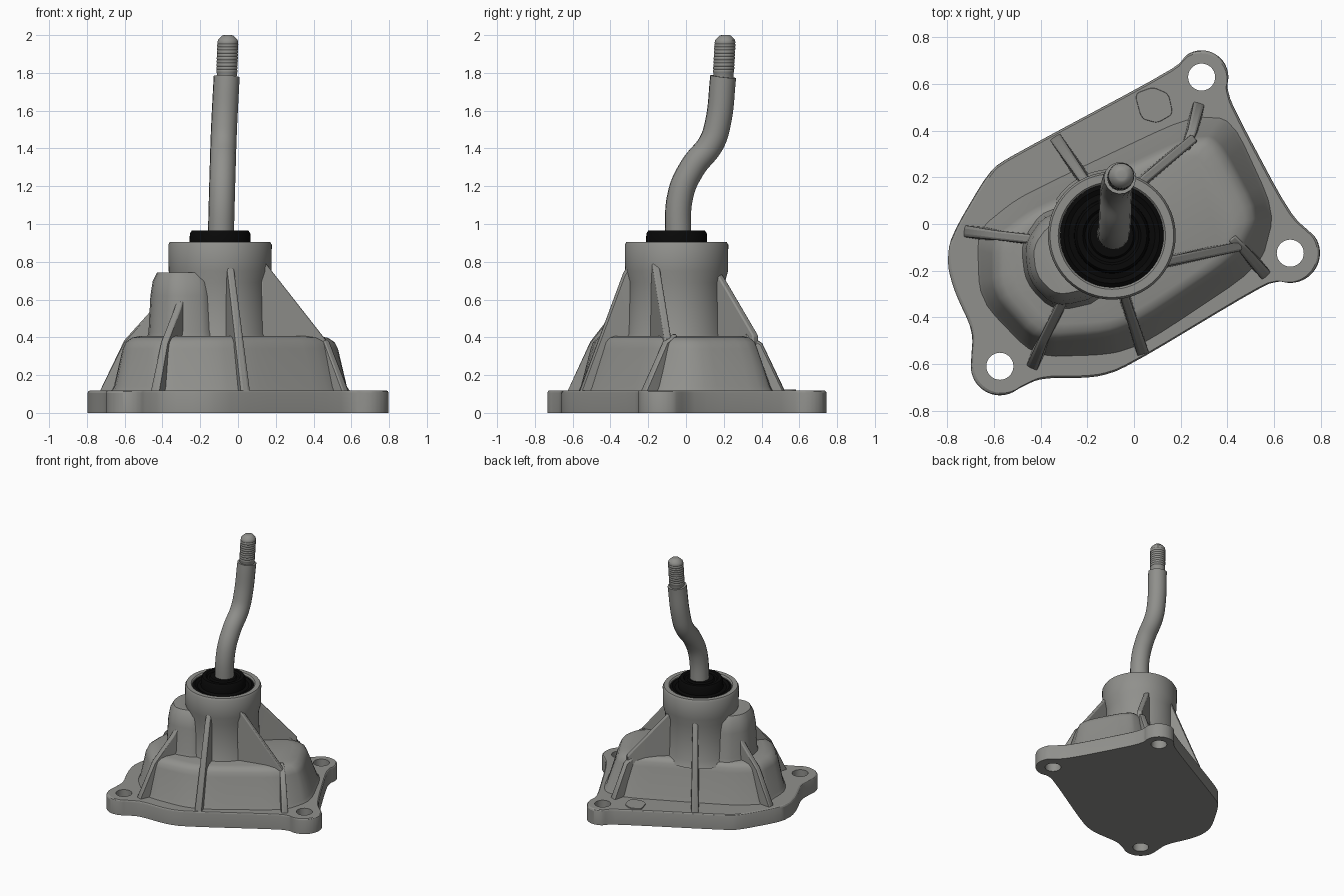
import bpy, bmesh, math
from mathutils import Vector

if "Cube" in bpy.data.objects:
    bpy.data.objects.remove(bpy.data.objects["Cube"])


def material(name, rgb):
    m = bpy.data.materials.new(name)
    m.diffuse_color = (*rgb, 1)
    m.use_nodes = True
    m.node_tree.nodes["Principled BSDF"].inputs["Base Color"].default_value = m.diffuse_color
    return m


METAL = material("cast_grey", (0.28, 0.28, 0.264))
RUBBER = material("black_rubber", (0.0025, 0.0025, 0.0025))


def shade(ob, angle):
    bpy.ops.object.select_all(action='DESELECT')
    ob.select_set(True)
    bpy.context.view_layer.objects.active = ob
    bpy.ops.object.shade_smooth_by_angle(angle=math.radians(angle))


def finish(name, bm, mat, angle=35, bevel=0):
    bmesh.ops.recalc_face_normals(bm, faces=bm.faces)
    me = bpy.data.meshes.new(name)
    bm.to_mesh(me)
    bm.free()
    ob = bpy.data.objects.new(name, me)
    bpy.context.collection.objects.link(ob)
    me.materials.append(mat)
    shade(ob, angle)
    if bevel:
        b = ob.modifiers.new("soft_edges", 'BEVEL')
        b.width, b.segments, b.limit_method = bevel, 2, 'ANGLE'
        b.angle_limit = math.radians(40)
    return ob


def round_corners(pts, rounds=2, cut=0.2):
    """Cut corners of a closed 2D outline."""
    for _ in range(rounds):
        new = []
        for a, b in zip(pts, pts[1:] + pts[:1]):
            for t in (cut, 1 - cut):
                new.append((a[0] + (b[0] - a[0]) * t, a[1] + (b[1] - a[1]) * t))
        pts = new
    return pts


def arc(c, r, start, end, n=12):
    return [(c[0] + r * math.cos(math.radians(start + (end - start) * i / n)),
             c[1] + r * math.sin(math.radians(start + (end - start) * i / n)))
            for i in range(n + 1)]


def shrink(pts, s):
    cx = sum(p[0] for p in pts) / len(pts)
    cy = sum(p[1] for p in pts) / len(pts)
    return [(cx + (x - cx) * s, cy + (y - cy) * s) for x, y in pts]


def loft(name, rings, mat, **kw):
    """Skin a stack of (outline, z) rings and cap both ends."""
    bm = bmesh.new()
    vs = [[bm.verts.new((x, y, z)) for x, y in pts] for pts, z in rings]
    n = len(vs[0])
    for a, b in zip(vs, vs[1:]):
        for i in range(n):
            j = (i + 1) % n
            bm.faces.new((a[i], a[j], b[j], b[i]))
    bm.faces.new(vs[0])
    bm.faces.new(vs[-1])
    return finish(name, bm, mat, **kw)


def lathe(name, centre, profile, mat, lean=(0, 0), n=48, **kw):
    z0 = profile[0][1]
    rings = []
    for r, z in profile:
        c = (centre[0] + lean[0] * (z - z0), centre[1] + lean[1] * (z - z0))
        rings.append((arc(c, r, 0, 360, n)[:-1], z))
    return loft(name, rings, mat, **kw)


def fin(name, top, thickness=0.038, base=0.1):
    """Upright web below a sloping top edge, flaring a little at the foot."""
    bm = bmesh.new()
    d = Vector(top[-1][:2]) - Vector(top[0][:2])
    side = Vector((-d.y, d.x)).normalized() * thickness / 2
    rows = []
    for s in (1, -1):
        rows.append(([bm.verts.new((x + side.x * s, y + side.y * s, z)) for x, y, z in top],
                     [bm.verts.new((x + side.x * s * 1.6, y + side.y * s * 1.6, base))
                      for x, y, z in top]))
    (t1, b1), (t2, b2) = rows
    for i in range(len(top) - 1):
        for a, b in ((t1, b1), (t2, t1), (b2, t2), (b1, b2)):
            bm.faces.new((a[i], a[i + 1], b[i + 1], b[i]))
    for k in (0, -1):
        bm.faces.new((t1[k], t2[k], b2[k], b1[k]))
    return finish(name, bm, METAL, bevel=0.008)


# Mounting flange with three bolt lobes
HOLES = [(0.29, 0.63), (0.67, -0.125), (-0.575, -0.61)]
outline = (arc(HOLES[0], 0.115, 125, -20) + [(0.42, 0.51), (0.67, 0.04)]
           + arc(HOLES[1], 0.128, 35, -110) + [(0.56, -0.26), (-0.04, -0.62), (-0.17, -0.66), (-0.40, -0.66)]
           + arc(HOLES[2], 0.125, -50, -185)
           + [(-0.69, -0.46), (-0.77, -0.29), (-0.80, -0.18), (-0.79, -0.06),
              (-0.62, 0.23), (-0.53, 0.29), (0.18, 0.67)])
outline = round_corners(outline)
flange = loft("flange", [(outline, 0), (outline, 0.105), (shrink(outline, 0.995), 0.114),
                         (shrink(outline, 0.985), 0.119)], METAL)
for i, c in enumerate(HOLES):
    cutter = lathe(f"bolt_hole_cutter_{i + 1}", c, [(0.058, -0.1), (0.058, 0.3)], METAL, n=32)
    cutter.hide_render = True
    cut = flange.modifiers.new("bolt_hole", 'BOOLEAN')
    cut.object, cut.operation, cut.solver = cutter, 'DIFFERENCE', 'EXACT'
bpy.context.view_layer.update()
drilled = bpy.data.meshes.new_from_object(flange.evaluated_get(bpy.context.evaluated_depsgraph_get()))
flange.modifiers.clear()
flange.data = drilled
shade(flange, 24)
for ob in [o for o in bpy.data.objects if "cutter" in o.name]:
    bpy.data.objects.remove(ob)

# Small raised pad on the flange
pad = round_corners([(0.0, 0.56), (0.08, 0.59), (0.15, 0.56), (0.17, 0.47), (0.10, 0.43), (0.03, 0.45)], cut=0.15)
loft("flange_pad", [(pad, 0.11), (shrink(pad, 0.95), 0.125)], METAL)

# Lower housing with sloping walls and a rounded shoulder
foot = round_corners([(0.23, 0.45), (0.41, 0.44), (0.59, 0.05), (0.53, -0.18), (0.05, -0.50), (-0.10, -0.55),
                      (-0.42, -0.56), (-0.65, -0.32), (-0.66, -0.03), (-0.50, 0.10), (-0.30, 0.20)], cut=0.17)
shoulder = round_corners([(0.21, 0.37), (0.36, 0.38), (0.545, 0.04), (0.47, -0.14), (0.04, -0.43), (-0.12, -0.49),
                          (-0.42, -0.51), (-0.61, -0.30), (-0.61, -0.06), (-0.45, 0.06), (-0.27, 0.14)], cut=0.17)
loft("lower_housing", [(shrink(foot, 1.03), 0.11), (foot, 0.14), (shoulder, 0.34),
                       (shrink(shoulder, 0.97), 0.375), (shrink(shoulder, 0.91), 0.398),
                       (shrink(shoulder, 0.82), 0.408)], METAL, angle=50)

# Side bulge against the tower
bulge = round_corners([(-0.10, 0.08), (-0.38, 0.06), (-0.48, -0.08), (-0.46, -0.25), (-0.34, -0.37), (-0.12, -0.32)])
loft("side_bulge", [(shrink(bulge, 1.06), 0.39), (bulge, 0.43), (shrink(bulge, 0.94), 0.62),
                    (shrink(bulge, 0.86), 0.70), (shrink(bulge, 0.72), 0.742)], METAL, angle=50)

# Tower with a thicker collar and recessed mouth
AXIS = (-0.095, -0.05)
lathe("tower", AXIS, [(0.285, 0.37), (0.264, 0.42), (0.256, 0.69), (0.272, 0.75), (0.274, 0.89), (0.265, 0.906),
                      (0.23, 0.906), (0.222, 0.895), (0.222, 0.86)], METAL, n=64)

# Stepped rubber boot
lathe("rubber_boot", AXIS, [(0.222, 0.85), (0.222, 0.888), (0.205, 0.898), (0.185, 0.888), (0.162, 0.894),
                            (0.16, 0.95), (0.15, 0.965), (0.125, 0.965), (0.115, 0.952), (0.10, 0.952),
                            (0.092, 0.964), (0.06, 0.964)], RUBBER)

# Stiffening fins: top edges run from the tower down to the flange
FINS = {
    "front_fin": [(-0.05, -0.26, 0.86), (-0.035, -0.33, 0.74), (0.04, -0.56, 0.115)],
    "right_fin": [(0.12, -0.165, 0.82), (0.17, -0.155, 0.76), (0.46, -0.095, 0.39)],
    "right_corner_fin": [(0.42, -0.06, 0.42), (0.47, -0.11, 0.38), (0.57, -0.225, 0.115)],
    "back_fin": [(0.0, 0.15, 0.78), (0.055, 0.20, 0.70), (0.26, 0.37, 0.41)],
    "back_corner_fin": [(0.22, 0.32, 0.42), (0.25, 0.40, 0.37), (0.28, 0.52, 0.115)],
    "back_left_fin": [(-0.18, 0.13, 0.84), (-0.21, 0.185, 0.72), (-0.34, 0.375, 0.115)],
    "left_fin": [(-0.40, -0.07, 0.63), (-0.46, -0.063, 0.54), (-0.60, -0.047, 0.385), (-0.73, -0.03, 0.115)],
    "front_left_fin": [(-0.29, -0.30, 0.66), (-0.32, -0.36, 0.56), (-0.39, -0.50, 0.38), (-0.44, -0.62, 0.115)],
}
for name, top in FINS.items():
    fin(name, top)

# Cranked lever
cu = bpy.data.curves.new("lever", 'CURVE')
cu.dimensions, cu.bevel_depth, cu.bevel_resolution = '3D', 0.069, 6
cu.resolution_u, cu.use_fill_caps = 8, True
path = [(-0.092, -0.042, 0.88), (-0.085, -0.028, 1.16), (-0.081, 0.035, 1.30), (-0.077, 0.135, 1.43),
        (-0.073, 0.168, 1.53), (-0.06, 0.197, 1.78)]
sp = cu.splines.new('BEZIER')
sp.bezier_points.add(len(path) - 1)
for p, co in zip(sp.bezier_points, path):
    p.co = co
    p.handle_left_type = p.handle_right_type = 'AUTO'
cu.materials.append(METAL)
lever = bpy.data.objects.new("lever", cu)
bpy.context.collection.objects.link(lever)
bpy.ops.object.select_all(action='DESELECT')
lever.select_set(True)
bpy.context.view_layer.objects.active = lever
bpy.ops.object.convert(target='MESH')
shade(bpy.context.view_layer.objects.active, 40)

# Threaded tip
thread = [(0.053, 1.77), (0.053, 1.80)]
for i in range(9):
    z = 1.805 + i * 0.017
    thread += [(0.056, z), (0.056, z + 0.009), (0.0535, z + 0.013)]
thread += [(0.055, 1.96), (0.052, 1.975), (0.03, 1.997), (0.02, 2.0)]
lathe("threaded_tip", (-0.06, 0.197), thread, METAL, lean=(0.03, 0.05), n=32)
